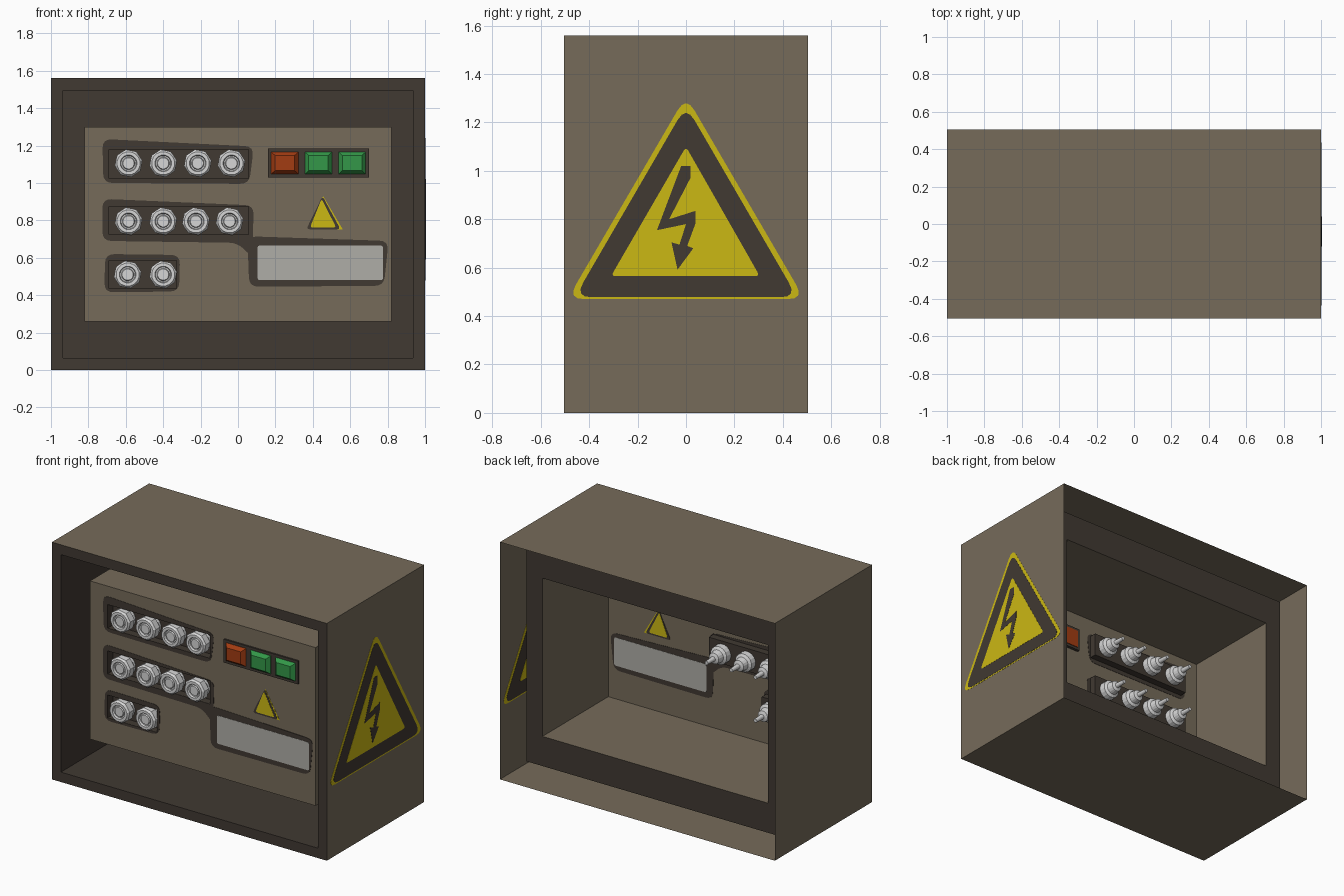
import bpy, bmesh, math
from mathutils import Vector

if "Cube" in bpy.data.objects:
    bpy.data.objects.remove(bpy.data.objects["Cube"])


def mat(name, rgb):
    m = bpy.data.materials.new(name)
    m.diffuse_color = (*rgb, 1)
    m.use_nodes = True
    m.node_tree.nodes["Principled BSDF"].inputs["Base Color"].default_value = m.diffuse_color
    return m


BROWN = mat("light_brown", (0.18, 0.147, 0.102))
DARK = mat("dark_brown", (0.052, 0.041, 0.032))
YELLOW = mat("warning_yellow", (0.60, 0.48, 0.007))
RED = mat("button_red", (0.36, 0.045, 0.006))
GREEN = mat("button_green", (0.033, 0.31, 0.065))
GREY = mat("display_grey", (0.43, 0.42, 0.39))
WHITE = mat("knob_white", (0.67, 0.67, 0.67))
PY = -0.365  # plane of the control panel


def finish(name, bm, *mats):
    me = bpy.data.meshes.new(name)
    bm.to_mesh(me)
    bm.free()
    for m in mats:
        me.materials.append(m)
    ob = bpy.data.objects.new(name, me)
    bpy.context.collection.objects.link(ob)
    return ob


def rect(x0, x1, z0, z1):
    return [(x0, z0), (x1, z0), (x1, z1), (x0, z1)]


def rounded(pts, r, n=4):
    """Round the corners of a polygon with small quadratic arcs."""
    out = []
    for i, p in enumerate(pts):
        p = Vector(p)
        a = p + (Vector(pts[i - 1]) - p).normalized() * r
        b = p + (Vector(pts[(i + 1) % len(pts)]) - p).normalized() * r
        for k in range(n + 1):
            t = k / n
            out.append(a * (1 - t) ** 2 + p * 2 * t * (1 - t) + b * t * t)
    return out


def plate(name, loops, half, m, side=False):
    """Thin plate straddling the panel plane, or the right wall if side."""
    bm = bmesh.new()
    def place(p, s):
        return (1 + s, p[0], p[1]) if side else (p[0], PY - s, p[1])
    edges = []
    for loop in loops:
        vs = [bm.verts.new(place(p, -half)) for p in loop]
        edges += [bm.edges.new((vs[i - 1], vs[i])) for i in range(len(vs))]
    axis = Vector((1, 0, 0)) if side else Vector((0, -1, 0))
    bmesh.ops.triangle_fill(bm, edges=edges, use_beauty=True, normal=axis)
    res = bmesh.ops.extrude_face_region(bm, geom=bm.faces[:], use_keep_orig=True)
    vs = [g for g in res["geom"] if isinstance(g, bmesh.types.BMVert)]
    bmesh.ops.translate(bm, vec=axis * 2 * half, verts=vs)
    bmesh.ops.recalc_face_normals(bm, faces=bm.faces[:])
    return finish(name, bm, m)


def rings(name, data, mats, caps=()):
    """Skin rectangles (x0, x1, z0, z1, y) one after another."""
    bm = bmesh.new()
    used = list(dict.fromkeys(mats))
    loops = [[bm.verts.new((x, d[4], z)) for x, z in rect(*d[:4])] for d in data]
    for k in range(len(loops) - 1):
        for i in range(4):
            j = (i + 1) % 4
            f = bm.faces.new((loops[k][i], loops[k][j], loops[k + 1][j], loops[k + 1][i]))
            f.material_index = used.index(mats[k])
    for c in caps:
        bm.faces.new(loops[c])
    bmesh.ops.recalc_face_normals(bm, faces=bm.faces[:])
    return finish(name, bm, *used)


# cabinet skin: outer box, front frame, recess, raised panel tube (open at the back)
outer, rim, tube = (-1, 1, 0, 1.56), (-.935, .935, .065, 1.495), (-.82, .82, .26, 1.3)
rings("cabinet", [(*outer, .505), (*outer, -.505), (*rim, -.505), (*rim, .32),
                  (*tube, .32), (*tube, PY)], [BROWN, DARK, DARK, DARK, BROWN])

# control panel with three knob slots
slots = [(-.69, .055, 1.025, 1.18), (-.69, .055, .725, .875), (-.69, -.33, .435, .585)]
plate("control_panel", [rect(*tube)] + [rect(*s) for s in slots], .001, BROWN)

# dark surrounds and slot trays
patches = [[(-.72, 1.0), (.06, .995), (.085, 1.195), (-.725, 1.235)],
           [(-.725, .69), (.0, .68), (.075, .60), (.085, .88), (-.725, .915)],
           [(-.715, .415), (-.315, .42), (-.31, .615), (-.71, .62)]]
for i, (s, p) in enumerate(zip(slots, patches)):
    plate(f"slot_surround_{i}", [rounded(p, .05), rect(*s)], .003, DARK)
    rings(f"slot_tray_{i}", [(*s, PY), (*s, PY + .05)], [DARK], caps=(1,))

# display
plate("display_surround", [rounded([(.06, .445), (.78, .45), (.805, .69), (.05, .715)], .05)], .0032, DARK)
plate("display", [rounded(rect(.105, .775, .48, .665), .012)], .0045, GREY)

# small warning sign on the panel
plate("small_sign_edge", [[(.40, .752), (.56, .752), (.455, .93)]], .002, YELLOW)
plate("small_sign_border", [rounded([(.365, .752), (.548, .752), (.452, .93)], .02)], .003, DARK)
plate("small_sign_face", [rounded([(.385, .762), (.525, .762), (.447, .915)], .015)], .004, YELLOW)

# knobs: lathed, with notched grip and a shaft poking through the panel
profile = [(.03, -.395), (.034, -.387), (.041, -.387), (.045, -.4), (.062, -.4),
           (.075, -.388), (.075, -.345), (.062, -.335), (.06, -.275), (.042, -.265),
           (.036, -.225), (.016, -.218), (.012, -.148)]


def knob(name, x, z, n=16):
    bm = bmesh.new()
    loops = []
    for r, y in profile:
        loop = []
        for i in range(n):
            a = math.tau * (i + .5) / n
            q = r * (.93 if r > .07 and i % 2 else 1)
            loop.append(bm.verts.new((x + q * math.cos(a), y, z + q * math.sin(a))))
        loops.append(loop)
    for a, b in zip(loops, loops[1:]):
        for i in range(n):
            bm.faces.new((a[i - 1], a[i], b[i], b[i - 1]))
    bm.faces.new(loops[0])
    bm.faces.new(loops[-1])
    bmesh.ops.recalc_face_normals(bm, faces=bm.faces[:])
    finish(name, bm, WHITE)


rows = [(1.105, (-.585, -.4, -.215, -.035)), (.795, (-.585, -.4, -.225, -.045)), (.51, (-.59, -.4))]
for r, (z, xs) in enumerate(rows):
    for c, x in enumerate(xs):
        knob(f"knob_{r}_{c}", x, z)

# push buttons in dark housings
for i, (x, m) in enumerate([(.25, RED), (.43, GREEN), (.61, GREEN)]):
    h = (x - .09, x + .09, 1.03, 1.183)
    rings(f"button_housing_{i}", [(*h, PY + .02), (*h, PY - .012)], [DARK], caps=(0, 1))
    b = (x - .073, x + .073, 1.047, 1.166)
    t = (x - .052, x + .052, 1.066, 1.147)
    rings(f"button_{i}", [(*b, PY + .024), (*b, PY - .014), (*t, PY - .038)], [m, m], caps=(0, 2))

# large warning sign on the right side
plate("sign_edge", [rounded([(-.49, .47), (.49, .47), (0, 1.31)], .07)], .001, YELLOW, True)
plate("sign_border", [rounded([(-.46, .478), (.46, .478), (0, 1.27)], .07)], .002, DARK, True)
plate("sign_face", [rounded([(-.31, .565), (.305, .565), (0, 1.1)], .02)], .003, YELLOW, True)
bolt = [(-.02, 1.02), (.018, 1.02), (.018, .97), (-.07, .80), (.04, .835), (.04, .785), (.005, .69),
        (.03, .68), (-.035, .592), (-.06, .705), (-.027, .695), (.0, .78), (-.12, .755)]
plate("sign_bolt", [bolt], .004, DARK, True)
